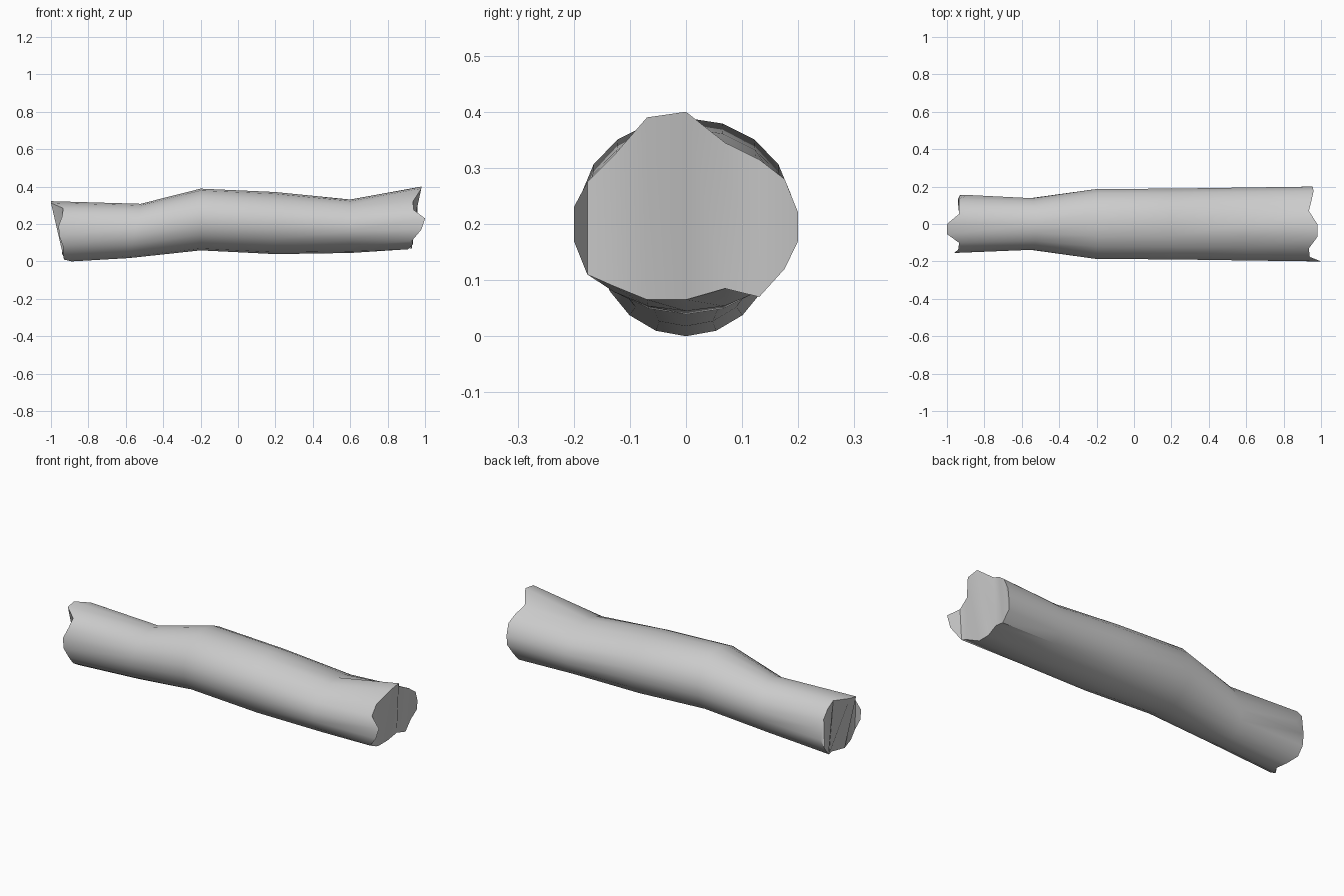
import bpy, bmesh
from math import sin, cos, tau

if "Cube" in bpy.data.objects:
    bpy.data.objects.remove(bpy.data.objects["Cube"])

SIDES = 18

# Rings along the log: centre x, centre z, half width, half height, tilt of the top
BODY = [(-0.55, 0.163, 0.14, 0.145, 0.03),
        (-0.20, 0.224, 0.19, 0.165, 0.0),
        (0.20, 0.205, 0.192, 0.166, 0.0),
        (0.60, 0.188, 0.198, 0.143, 0.0)]

# Splintered rims: x of each vertex, from the top round the +y side
LEFT_X = [-1.0, -0.935, -0.935, -0.935, -0.88, -0.93, -0.94, -0.94, -0.91,
          -0.89, -0.93, -0.935, -0.935, -0.955, -0.96, -0.94, -0.935, -1.0]
RIGHT_X = [0.98, 0.935, 0.95, 0.96, 0.955, 0.95, 0.93, 0.93, 0.92,
           0.91, 0.91, 0.935, 0.93, 0.98, 1.0, 0.94, 0.935, 0.98]
RIGHT_Z = [0.40, 0.345, 0.315, 0.28, 0.22, 0.17, 0.12, 0.07, 0.085,
           0.065, 0.065, 0.09, 0.11, 0.17, 0.23, 0.275, 0.32, 0.39]

bm = bmesh.new()
angles = [tau * i / SIDES for i in range(SIDES)]

# Jagged left rim, round body sections, jagged right rim
rings = [[bm.verts.new((x, 0.157 * sin(a), 0.161 + 0.161 * cos(a)))
          for x, a in zip(LEFT_X, angles)]]
for x, z, w, h, tilt in BODY:
    rings.append([bm.verts.new((x + tilt * cos(a), w * sin(a), z + h * cos(a)))
                  for a in angles])
rings.append([bm.verts.new((x, 0.203 * sin(a), z))
              for x, z, a in zip(RIGHT_X, RIGHT_Z, angles)])

# Bark
for r0, r1 in zip(rings, rings[1:]):
    for i in range(SIDES):
        j = (i + 1) % SIDES
        bm.faces.new((r0[i], r0[j], r1[j], r1[i]))

# Broken ends, filled with vertical strips from the top rim to the bottom rim
for ring in (rings[0], rings[-1]):
    for i in range(-4, 4):
        bm.faces.new((ring[i], ring[i + 1], ring[(8 - i) % SIDES], ring[(9 - i) % SIDES]))

bmesh.ops.recalc_face_normals(bm, faces=bm.faces)
mesh = bpy.data.meshes.new("log")
bm.to_mesh(mesh)
bm.free()
log = bpy.data.objects.new("log", mesh)
bpy.context.collection.objects.link(log)
bpy.context.view_layer.objects.active = log
log.select_set(True)
bpy.ops.object.shade_smooth_by_angle(angle=0.7)
